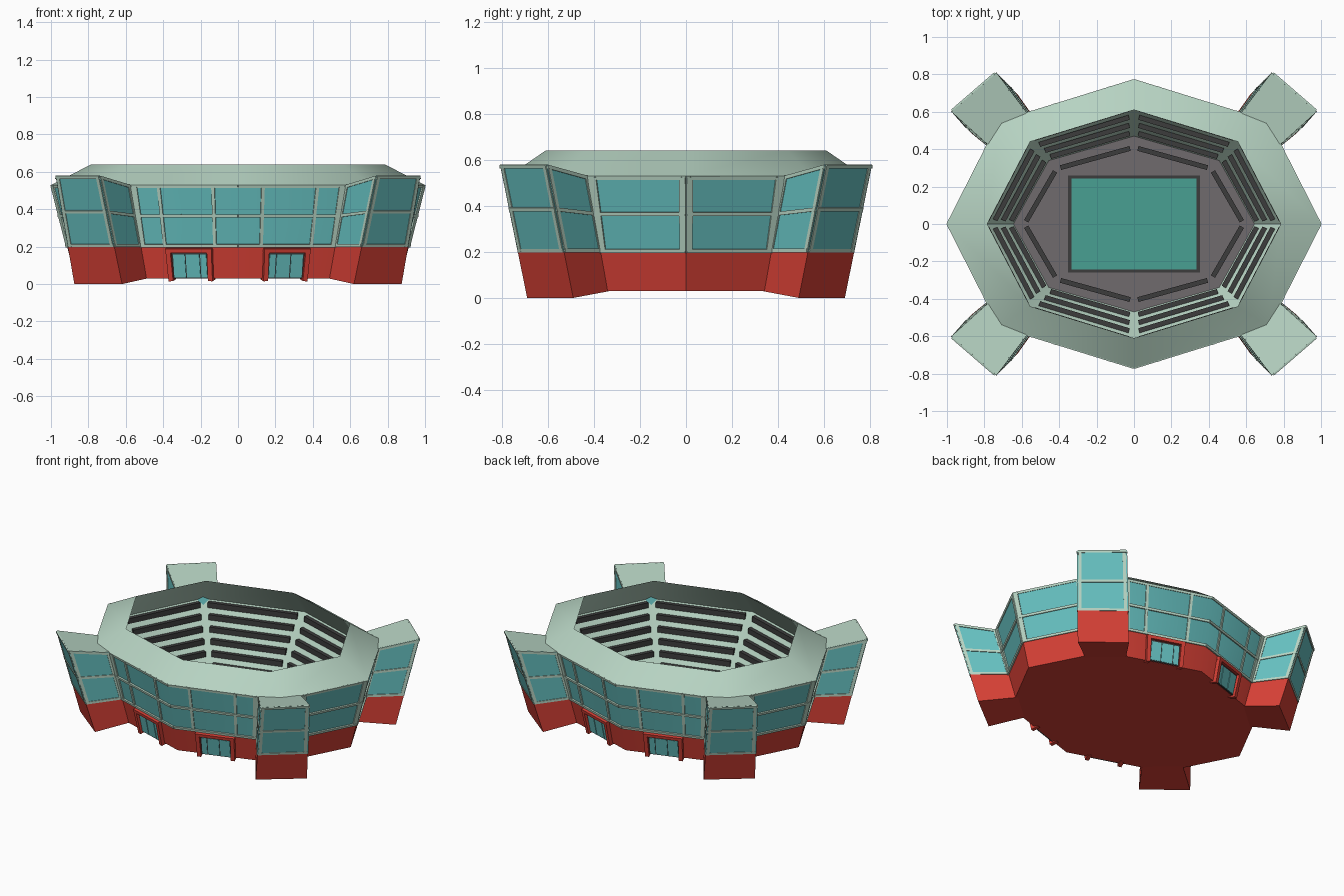
import bpy, bmesh, math
from mathutils import Vector, Matrix

if "Cube" in bpy.data.objects:
    bpy.data.objects.remove(bpy.data.objects["Cube"])

COL = dict(red=(.66, .05, .035), glass=(.13, .52, .52), frame=(.47, .65, .54),
           dark=(.045, .045, .045), floor=(.16, .145, .155), field=(.065, .35, .29))
MAT = {}
for name, c in COL.items():
    MAT[name] = bpy.data.materials.new(name)
    MAT[name].diffuse_color = (*c, 1)
SIGNS = [(1, 1), (-1, 1), (-1, -1), (1, -1)]


def finish(bm, name, *mats):
    bmesh.ops.recalc_face_normals(bm, faces=bm.faces)
    me = bpy.data.meshes.new(name)
    bm.to_mesh(me)
    bm.free()
    ob = bpy.data.objects.new(name, me)
    bpy.context.collection.objects.link(ob)
    for m in mats:
        me.materials.append(MAT[m])
    return ob


def loft(bm, rings, idx):
    """Closed loft with caps; idx = material of bottom cap, each band, top cap."""
    vs = [[bm.verts.new(p) for p in r] for r in rings]
    n = len(vs[0])
    bm.faces.new(vs[0]).material_index = idx[0]
    for k in range(len(vs) - 1):
        for i in range(n):
            j = (i + 1) % n
            bm.faces.new((vs[k][i], vs[k][j], vs[k + 1][j], vs[k + 1][i])).material_index = idx[k + 1]
    bm.faces.new(vs[-1]).material_index = idx[-1]


def beam(bm, p, q, w, depth, normal):
    """Box from p to q, w wide across the surface, depth along the normal."""
    p, q = Vector(p), Vector(q)
    x = (q - p).normalized()
    n = (normal - x * normal.dot(x)).normalized()
    y = n.cross(x)
    m = Matrix((x * (q - p).length, y * w, n * depth)).transposed().to_4x4()
    m.translation = (p + q) / 2
    bmesh.ops.create_cube(bm, size=1, matrix=m)


def octagon(ax, ay, cx, cy, z):
    return [Vector(v) for v in ((ax, 0, z), (cx, cy, z), (0, ay, z), (-cx, cy, z),
                                (-ax, 0, z), (-cx, -cy, z), (0, -ay, z), (cx, -cy, z))]


BASE = octagon(.87, .665, .63, .46, .03)
RIM = octagon(.998, .77, .72, .547, .53)


def outer(z):
    f = (z - .03) / .5
    return [a.lerp(b, f) for a, b in zip(BASE, RIM)]


def inner(d, z):
    """Bowl ring, inset by d from the inner rim (negative = under the roof)."""
    fx, fy = (.785 - d) / .785, (.61 - d) / .61
    return octagon(.785 * fx, .61 * fy, .555 * fx, .44 * fy, z)


# Main shell: red base, glass band, sloped roof, its underside, raked stand, floor
bm = bmesh.new()
loft(bm, [outer(.03), outer(.2), outer(.52), RIM, inner(0, .64), inner(-.125, .46),
          inner(.14, .07)], [0, 0, 1, 2, 2, 2, 2, 3])
shell = finish(bm, "stadium_shell", "red", "glass", "frame", "floor")
shell.data.shade_smooth()
shell.data.set_sharp_from_angle(angle=math.radians(42))

# Facade frames, doors and door surrounds
frames, red, dark, glass = (bmesh.new() for _ in range(4))
for i in range(8):
    j = (i + 1) % 8
    a, b = (i, j) if i % 2 == 0 else (j, i)      # a = mid-wall point, b = tower corner
    front = a in (2, 6)

    def wall(t, z):
        r = outer(z)
        return r[a].lerp(r[b], t)
    n = (wall(1, .2) - wall(0, .2)).cross(wall(0, .5) - wall(0, .2)).normalized()
    mid = wall(.5, .3)
    if n.dot(Vector((mid.x, mid.y, 0))) < 0:
        n = -n
    for z, depth in ((.205, .02), (.365, .02), (.522, .01)):
        beam(frames, wall(0, z), wall(.82, z), .016, depth, n)
    for t, w in (((.185, .018), (.59, .018), (.775, .035)) if front else ((.025, .03), (.745, .04))):
        beam(frames, wall(t, .2), wall(t, .525), w, .014, n)
    if front:
        for t in (.225, .56):
            beam(red, wall(t, .02), wall(t, .18), .026, .05, n)
        beam(red, wall(.205, .182), wall(.58, .182), .022, .05, n)
        beam(dark, wall(.24, .1), wall(.545, .1), .14, .014, n)
        for t0, t1 in ((.255, .305), (.313, .425), (.433, .53)):
            beam(glass, wall(t0, .098), wall(t1, .098), .124, .022, n)
finish(frames, "facade_frames", "frame")
finish(red, "door_surrounds", "red")
finish(dark, "door_frames", "dark")
finish(glass, "door_glass", "glass")

# Four leaning corner towers
LOW = [(.68, .33, .03), (.875, .49, 0), (.62, .69, 0), (.485, .50, .03)]
TOP = [(.775, .425, .53), (.975, .605, .58), (.74, .808, .58), (.575, .59, .53)]
LEVELS = [(.03, 0), (.2, .2), (.365, .385), (.53, .58)]
towers, tframes = bmesh.new(), bmesh.new()
for sx, sy in SIGNS:
    rings = []
    for zi, zo in LEVELS:
        r = []
        for k in range(4):
            z = zo if k in (1, 2) else zi
            lo, hi = Vector(LOW[k]), Vector(TOP[k])
            p = lo.lerp(hi, (z - lo.z) / (hi.z - lo.z))
            r.append(Vector((p.x * sx, p.y * sy, z)))
        rings.append(r)
    loft(towers, rings, [0, 0, 1, 1, 2])
    for k in range(3):
        n = (rings[1][k + 1] - rings[1][k]).cross(rings[3][k] - rings[1][k]).normalized() * sx * sy
        for lev, off in ((1, .006), (2, 0), (3, -.009)):
            o = Vector((0, 0, off))
            beam(tframes, rings[lev][k].lerp(rings[lev][k + 1], .01) + o,
                 rings[lev][k + 1].lerp(rings[lev][k], .01) + o, .016, .01, n)
        for s, e in ((k, k + 1), (k + 1, k)):
            lo, hi = (rings[v][s].lerp(rings[v][e], .05) for v in (1, 3))
            beam(tframes, lo, lo.lerp(hi, .985), .02, .008, n)
finish(towers, "corner_towers", "red", "glass", "frame")
finish(tframes, "tower_frames", "frame")

# Seat rows on the stand, plus a low bench row on the floor
seats = bmesh.new()
up = Vector((0, 0, 1))
for d, z in [(-.1 + .044 * k, .435 - .0655 * k) for k in range(6)] + [(.2, .085)]:
    r = inner(d, z)
    for i in range(8):
        p, q = r[i], r[(i + 1) % 8]
        beam(seats, p.lerp(q, .05), q.lerp(p, .05), .026, .036, up)
finish(seats, "seat_rows", "dark")

# Playing field with dark border
for name, mat, hx, hy, z in (("field_border", "dark", .352, .258, .076), ("field", "field", .335, .243, .08)):
    bm = bmesh.new()
    bmesh.ops.create_cube(bm, size=1, matrix=Matrix.Translation((0, 0, z - .01))
                          @ Matrix.Diagonal((hx * 2, hy * 2, .02, 1)))
    finish(bm, name, mat)

for m in bpy.data.materials:
    if m.users and not m.is_grease_pencil:
        m.use_nodes = True
        m.node_tree.nodes["Principled BSDF"].inputs["Base Color"].default_value = m.diffuse_color
